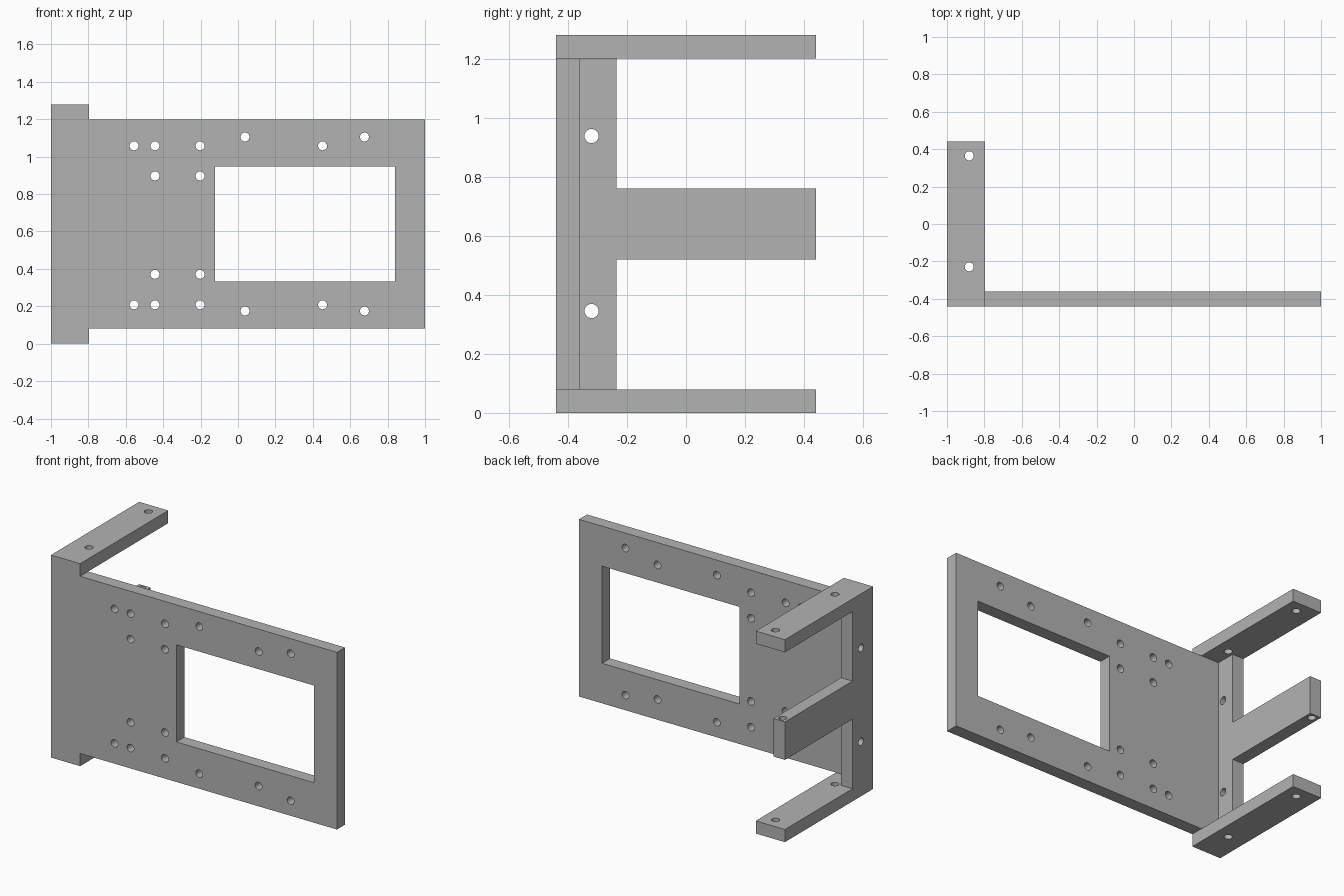
import bpy
import bmesh
from math import radians
from mathutils import Matrix, Vector

cube = bpy.data.objects.get("Cube")
if cube:
    bpy.data.objects.remove(cube, do_unlink=True)

grey = bpy.data.materials.new("plain grey")
grey.use_nodes = True
colour = (0.45, 0.45, 0.45, 1)
grey.diffuse_color = colour
grey.node_tree.nodes["Principled BSDF"].inputs["Base Color"].default_value = colour

H = 1.28        # overall height
T = 0.08        # stock thickness
Y = 0.44        # half depth
ARM_X = -0.796  # inner edge of the wide arms
HOLE_R = 0.024


def add_box(bm, x, y, z):
    """Box between the given (min, max) pairs."""
    lo, hi = Vector((x[0], y[0], z[0])), Vector((x[1], y[1], z[1]))
    size = hi - lo
    bmesh.ops.create_cube(bm, size=1, matrix=Matrix.Translation((lo + hi) / 2)
                          @ Matrix.Diagonal((*size, 1)))


def add_hole(bm, centre, axis, length):
    """Round drill along an axis."""
    turn = Vector((0, 0, 1)).rotation_difference(Vector(axis)).to_matrix().to_4x4()
    bmesh.ops.create_cone(bm, cap_ends=True, segments=24, radius1=HOLE_R,
                          radius2=HOLE_R, depth=length,
                          matrix=Matrix.Translation(centre) @ turn)


def make_object(name, bm):
    mesh = bpy.data.meshes.new(name)
    bm.to_mesh(mesh)
    bm.free()
    mesh.materials.append(grey)
    obj = bpy.data.objects.new(name, mesh)
    bpy.context.collection.objects.link(obj)
    return obj


def box_object(name, x, y, z):
    bm = bmesh.new()
    add_box(bm, x, y, z)
    return make_object(name, bm)


def combine(obj, other, operation):
    """Apply a boolean and discard the helper."""
    other.hide_render = True
    mod = obj.modifiers.new(operation, 'BOOLEAN')
    mod.operation = operation
    mod.solver = 'EXACT'
    mod.object = other
    graph = bpy.context.evaluated_depsgraph_get()
    graph.update()
    result = bpy.data.meshes.new_from_object(obj.evaluated_get(graph))
    obj.modifiers.clear()
    obj.data = result
    bpy.data.objects.remove(other, do_unlink=True)


# Front plate, side web and the three rear arms
bracket = box_object("mounting_bracket", (-1, 1), (-Y, -Y + T), (T, H - T))
parts = [
    ("side_web", (-1, -1 + T), (-Y, -0.235), (T, H - T)),
    ("middle_arm", (-1, -1 + T), (-Y, Y), (0.52, 0.76)),
    ("bottom_arm", (-1, ARM_X), (-Y, Y), (0, T)),
    ("top_arm", (-1, ARM_X), (-Y, Y), (H - T, H)),
]
for part in parts:
    combine(bracket, box_object(*part), 'UNION')

# Window and drilled holes
cut = bmesh.new()
add_box(cut, (-0.123, 0.839), (-0.6, -0.2), (0.333, 0.947))

rows = [
    ((-0.556, -0.444, -0.203, 0.452), (0.208, 1.058)),
    ((-0.444, -0.203), (0.371, 0.897)),
    ((0.037, 0.676), (0.175, 1.105)),
]
for xs, zs in rows:
    for x in xs:
        for z in zs:
            add_hole(cut, (x, -Y + T / 2, z), (0, 1, 0), 0.2)
for z in (0.345, 0.938):
    add_hole(cut, (-1 + T / 2, -0.32, z), (1, 0, 0), 0.2)
for y in (-0.229, 0.364):
    for z in (T / 2, H - T / 2):
        add_hole(cut, (-0.881, y, z), (0, 0, 1), 0.2)
add_hole(cut, (-1 + T / 2, 0.405, H / 2), (0, 0, 1), 0.5)
combine(bracket, make_object("hole_cutters", cut), 'DIFFERENCE')

# Flat faces with smooth hole walls
bpy.ops.object.select_all(action='DESELECT')
bracket.select_set(True)
bpy.context.view_layer.objects.active = bracket
bpy.ops.object.shade_smooth_by_angle(angle=radians(30))
